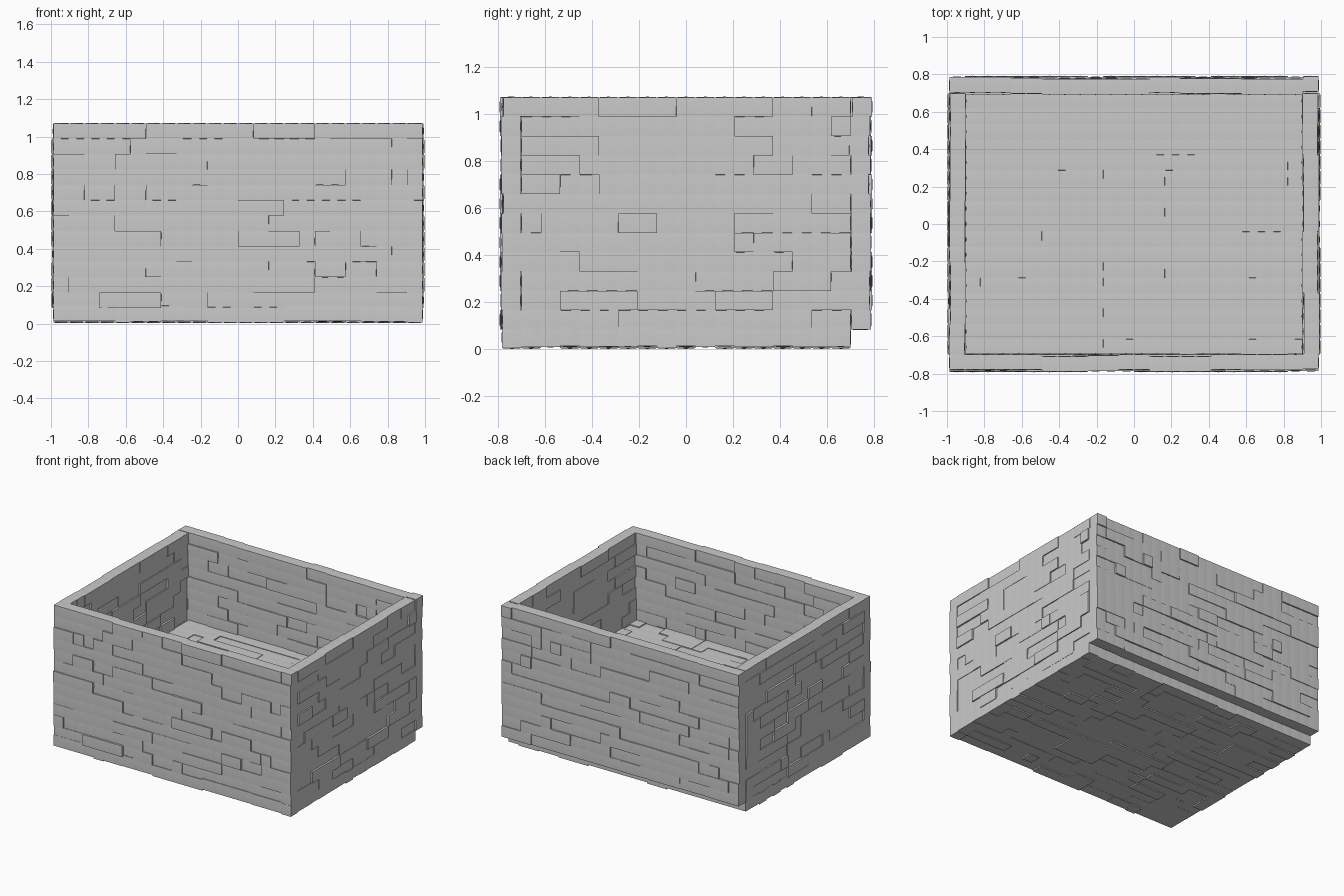
import bpy, bmesh, math, random
from mathutils import Vector

if "Cube" in bpy.data.objects:
    bpy.data.objects.remove(bpy.data.objects["Cube"])

random.seed(7)
C = 0.0822                    # block edge length
NX, NY, NZ = 24, 19, 13       # blocks along each axis
BASE = 0.002
FLOOR_LAYER = 4               # layer of the raised inner floor

stone = bpy.data.materials.new("light_grey_stone")
stone.diffuse_color = (0.6, 0.595, 0.595, 1)
stone.use_nodes = True
stone.node_tree.nodes["Principled BSDF"].inputs["Base Color"].default_value = stone.diffuse_color


def block_template():
    """Slightly pillowed cube, two segments per edge."""
    bm = bmesh.new()
    bmesh.ops.create_cube(bm, size=C)
    bmesh.ops.subdivide_edges(bm, edges=bm.edges[:], cuts=1, use_grid_fill=True)
    for v in bm.verts:
        if sum(abs(c) < 1e-5 for c in v.co) == 2:
            v.co *= 1.07
    bm.verts.index_update()
    verts = [v.co.copy() for v in bm.verts]
    faces = [[v.index for v in f.verts] for f in bm.faces]
    bm.free()
    return verts, faces


TV, TF = block_template()


def cell(i, j, k):
    return Vector(((i + 0.5 - NX / 2) * C, (j + 0.5 - NY / 2) * C,
                   BASE + (k + 0.5) * C))


def build(name, rows, normal, offsets):
    """Each row of cells is split into short runs that share one offset."""
    verts, faces = [], []
    n = Vector(normal)
    for row in rows:
        left, off = 0, 0.0
        for ijk in row:
            if left == 0:
                left, off = random.randint(1, 4), random.choice(offsets)
            left -= 1
            p = cell(*ijk) + n * off
            start = len(verts)
            verts += [v + p for v in TV]
            faces += [[start + a for a in f] for f in TF]
    me = bpy.data.meshes.new(name)
    me.from_pydata(verts, [], faces)
    me.materials.append(stone)
    ob = bpy.data.objects.new(name, me)
    bpy.context.collection.objects.link(ob)
    bpy.ops.object.select_all(action='DESELECT')
    ob.select_set(True)
    bpy.context.view_layer.objects.active = ob
    bpy.ops.object.shade_smooth_by_angle(angle=math.radians(40))


WALL = (-0.005, -0.002, 0.0, 0.002, 0.005, 0.009)
layers = range(1, NZ)

# long walls, running the full width
for name, j, s in (("front_wall", 0, -1), ("back_wall", NY - 1, 1)):
    build(name, [[(i, j, k) for i in range(NX)] for k in layers], (0, s, 0), WALL)

# short walls between them
for name, i, s in (("left_wall", 0, -1), ("right_wall", NX - 1, 1)):
    build(name, [[(i, j, k) for j in range(1, NY - 1)] for k in layers],
          (s, 0, 0), WALL)

# base slab, stopping one block short of the back wall
build("base_slab", [[(i, j, 0) for i in range(NX)] for j in range(NY - 1)],
      (0, 0, 1), (0.003, 0.009, 0.011, 0.012, 0.012))

# raised inner floor
build("inner_floor", [[(i, j, FLOOR_LAYER) for i in range(1, NX - 1)]
                      for j in range(1, NY - 1)],
      (0, 0, 1), (-0.004, 0.0, 0.0, 0.003))
